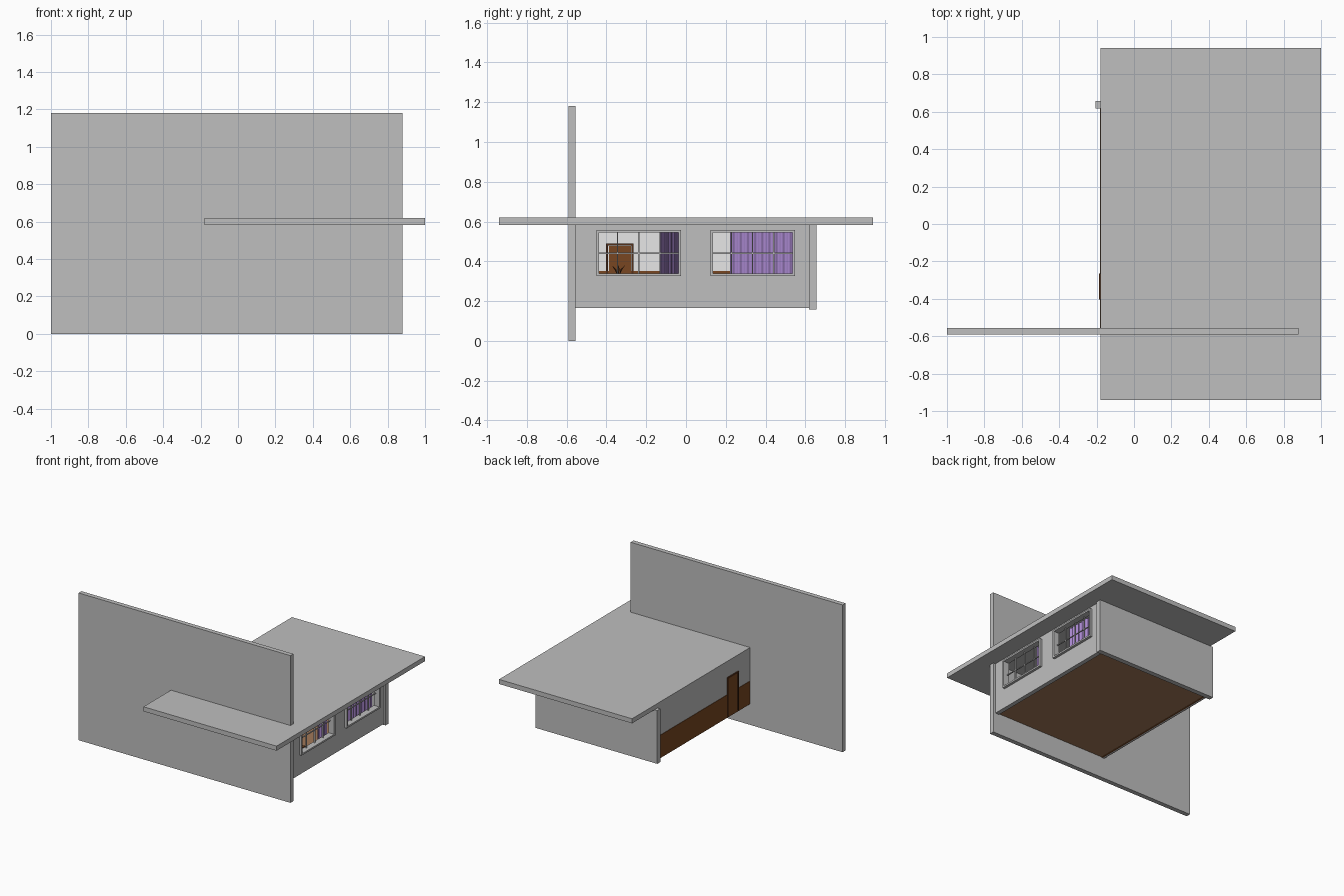
import bpy, bmesh, math

if "Cube" in bpy.data.objects:
    bpy.data.objects.remove(bpy.data.objects["Cube"])


def material(name, r, g, b):
    m = bpy.data.materials.new(name)
    m.diffuse_color = (r, g, b, 1)
    m.use_nodes = True
    m.node_tree.nodes["Principled BSDF"].inputs["Base Color"].default_value = m.diffuse_color
    return m


GREY = material("grey_concrete", 0.52, 0.52, 0.52)
WHITE = material("white_plaster", 0.93, 0.93, 0.93)
BROWN = material("brown_wood", 0.19, 0.062, 0.015)
DARK = material("dark_brown", 0.09, 0.03, 0.01)
FLOOR = material("floor_wood", 0.36, 0.19, 0.10)
PURPLE = material("purple_fabric", 0.39, 0.24, 0.61)


def finish(name, bm, mat):
    me = bpy.data.meshes.new(name)
    bmesh.ops.recalc_face_normals(bm, faces=bm.faces)
    bm.to_mesh(me)
    bm.free()
    ob = bpy.data.objects.new(name, me)
    me.materials.append(mat)
    bpy.context.collection.objects.link(ob)
    return ob


def boxes(name, mat, *bounds):
    """One object made of boxes given as (x0, x1, y0, y1, z0, z1)."""
    bm = bmesh.new()
    for x0, x1, y0, y1, z0, z1 in bounds:
        vs = bmesh.ops.create_cube(bm, size=1)["verts"]
        for v in vs:
            v.co = (x1 if v.co.x > 0 else x0,
                    y1 if v.co.y > 0 else y0,
                    z1 if v.co.z > 0 else z0)
    return finish(name, bm, mat)


def cut(target, cutter):
    mod = target.modifiers.new("opening", "BOOLEAN")
    mod.operation = "DIFFERENCE"
    mod.solver = "EXACT"
    mod.object = cutter
    cutter.hide_render = True
    cutter.hide_viewport = True


def curtain(name, y0, y1, folds, depth, x=0.805):
    """Wavy hanging sheet."""
    bm = bmesh.new()
    n = folds * 10
    prev = None
    for i in range(n + 1):
        t = i / n
        px = x + depth * math.sin(t * folds * math.tau)
        py = y0 + (y1 - y0) * t
        pair = [bm.verts.new((px, py, z)) for z in (0.31, 0.555)]
        if prev:
            f = bm.faces.new((prev[0], pair[0], pair[1], prev[1]))
            f.smooth = True
        prev = pair
    return finish(name, bm, PURPLE)


# Big slabs
boxes("tall_front_wall", GREY, (-1.0, 0.88, -0.592, -0.555, 0, 1.18))
boxes("roof_slab", GREY, (-0.18, 1.0, -0.94, 0.94, 0.583, 0.62))

# Room shell
boxes("back_wall", GREY, (-0.205, 0.875, 0.618, 0.657, 0.157, 0.584))
right_wall = boxes("right_wall", GREY, (0.825, 0.86, -0.556, 0.619, 0.166, 0.584))
boxes("floor", FLOOR, (-0.176, 0.826, -0.556, 0.619, 0.172, 0.19))
boxes("left_wall", GREY, (-0.178, -0.165, -0.556, 0.619, 0.168, 0.584))
boxes("left_wall_lining", WHITE, (-0.165, -0.160, -0.556, 0.619, 0.19, 0.583))
boxes("left_wall_panelling", BROWN, (-0.181, -0.157, -0.556, 0.619, 0.168, 0.352))

# Door through the left wall, with its frame
boxes("door", BROWN, (-0.183, -0.155, -0.388, -0.277, 0.18, 0.478))
boxes("door_frame", DARK,
      (-0.187, -0.152, -0.403, -0.393, 0.18, 0.49),
      (-0.187, -0.152, -0.274, -0.264, 0.18, 0.49),
      (-0.187, -0.152, -0.403, -0.264, 0.480, 0.49))

# Windows: opening, raised frame and glazing bars
for label, y0, y1 in (("front", -0.45, -0.025), ("rear", 0.122, 0.548)):
    z0, z1, w = 0.325, 0.558, 0.013
    cutter = boxes(label + "_window_cutter", GREY,
                   (0.75, 0.95, y0 + 0.006, y1 - 0.006, z0 + 0.006, z1 - 0.006))
    cut(right_wall, cutter)
    boxes(label + "_window_frame", GREY,
          (0.83, 0.88, y0, y0 + w, z0, z1),
          (0.83, 0.88, y1 - w, y1, z0, z1),
          (0.83, 0.88, y0 + w, y1 - w, z0, z0 + w),
          (0.83, 0.88, y0 + w, y1 - w, z1 - w, z1))
    bars = [(0.84, 0.85, y0 + (y1 - y0) * k / 4 - 0.003,
             y0 + (y1 - y0) * k / 4 + 0.003, z0 + w, z1 - w) for k in (1, 2, 3)]
    bars.append((0.841, 0.849, y0 + w, y1 - w, 0.437, 0.443))
    boxes(label + "_window_bars", GREY, *bars)

# Curtains: one gathered, one drawn
curtain("gathered_curtain", -0.133, -0.03, 6, 0.014)
curtain("drawn_curtain", 0.222, 0.545, 9, 0.005)

# Small table with a leafy plant by the front window
boxes("side_table", BROWN,
      (0.70, 0.80, -0.39, -0.29, 0.305, 0.32),
      (0.74, 0.76, -0.35, -0.33, 0.19, 0.305))
bm = bmesh.new()
for k in range(8):
    a = k * math.tau / 8
    c, s = math.cos(a), math.sin(a)
    pts = [(0.0, 0.0, 0.318), (0.022, 0.006, 0.36), (0.048, 0.0, 0.38), (0.022, -0.006, 0.36)]
    bm.faces.new([bm.verts.new((0.75 + r * c - t * s, -0.34 + r * s + t * c, z))
                  for r, t, z in pts])
finish("plant_leaves", bm, DARK)
